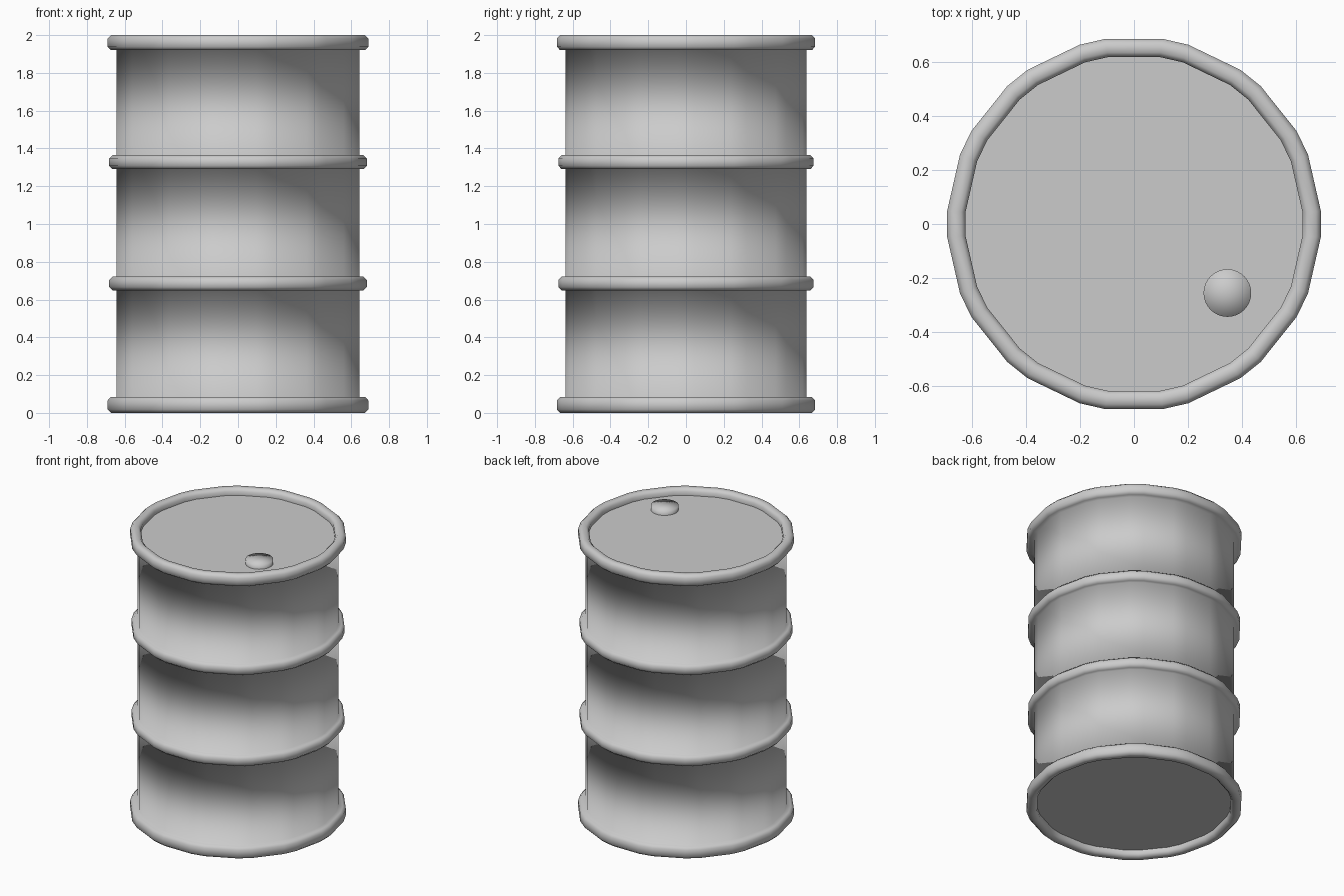
import bpy, bmesh, math

if "Cube" in bpy.data.objects:
    bpy.data.objects.remove(bpy.data.objects["Cube"])


def lathe(name, profile, angles, centre=(0, 0), cap_ends=False, smooth=True):
    """Spin an (r, z) profile round a vertical axis through the given angles."""
    bm = bmesh.new()
    rows = []
    for r, z in profile:
        if r == 0:
            v = bm.verts.new((centre[0], centre[1], z))
            rows.append([v] * len(angles))
        else:
            rows.append([bm.verts.new((centre[0] + r * math.cos(a),
                                       centre[1] + r * math.sin(a), z)) for a in angles])
    n = len(angles)
    for lo, hi in zip(rows, rows[1:]):
        for i in range(n):
            j = (i + 1) % n
            corners = list(dict.fromkeys((lo[i], lo[j], hi[j], hi[i])))
            bm.faces.new(corners)
    if cap_ends:
        bm.faces.new(rows[0][::-1])
        bm.faces.new(rows[-1])
    for f in bm.faces:
        f.smooth = smooth
    mesh = bpy.data.meshes.new(name)
    bm.to_mesh(mesh)
    bm.free()
    obj = bpy.data.objects.new(name, mesh)
    bpy.context.collection.objects.link(obj)
    return obj


# Fourteen-sided drum with every corner bevelled into two
drum_angles = [math.radians(k * 360 / 14 + d) for k in range(14) for d in (-4, 4)]
WALL, INNER, LID, BASE = 0.645, 0.624, 1.955, 0.045


def hoop(z0, z1, r):
    """Rolled hoop standing out from the wall."""
    c = 0.018
    return [(WALL, z0), (r - c, z0), (r, z0 + c), (r, z1 - c), (r - c, z1), (WALL, z1)]


# Shell: bottom rim, wall with two hoops, top rim
rim = 0.692
profile = [(INNER, BASE), (INNER, 0.018), (0.641, 0.0), (0.674, 0.0),
           (rim, 0.018), (rim, 0.066), (0.674, 0.085), (WALL, 0.085)]
profile += hoop(0.648, 0.722, 0.684) + hoop(1.29, 1.364, 0.684)
profile += [(WALL, 1.92), (0.674, 1.92), (rim, 1.938), (rim, 1.982),
            (0.674, 2.0), (0.641, 2.0), (INNER, 1.982), (INNER, LID)]
lathe("drum_shell", profile, drum_angles)

# Flat end plates
lathe("drum_lid", [(INNER, LID - 0.01), (INNER, LID)], drum_angles, cap_ends=True, smooth=False)
lathe("drum_base", [(INNER, BASE), (INNER, BASE + 0.01)], drum_angles, cap_ends=True, smooth=False)

# Filler cap on the lid
round_angles = [math.tau * i / 32 for i in range(32)]
lathe("filler_cap", [(0.088, LID - 0.005), (0.088, 1.988), (0, 1.988)],
      round_angles, centre=(0.345, -0.255))
